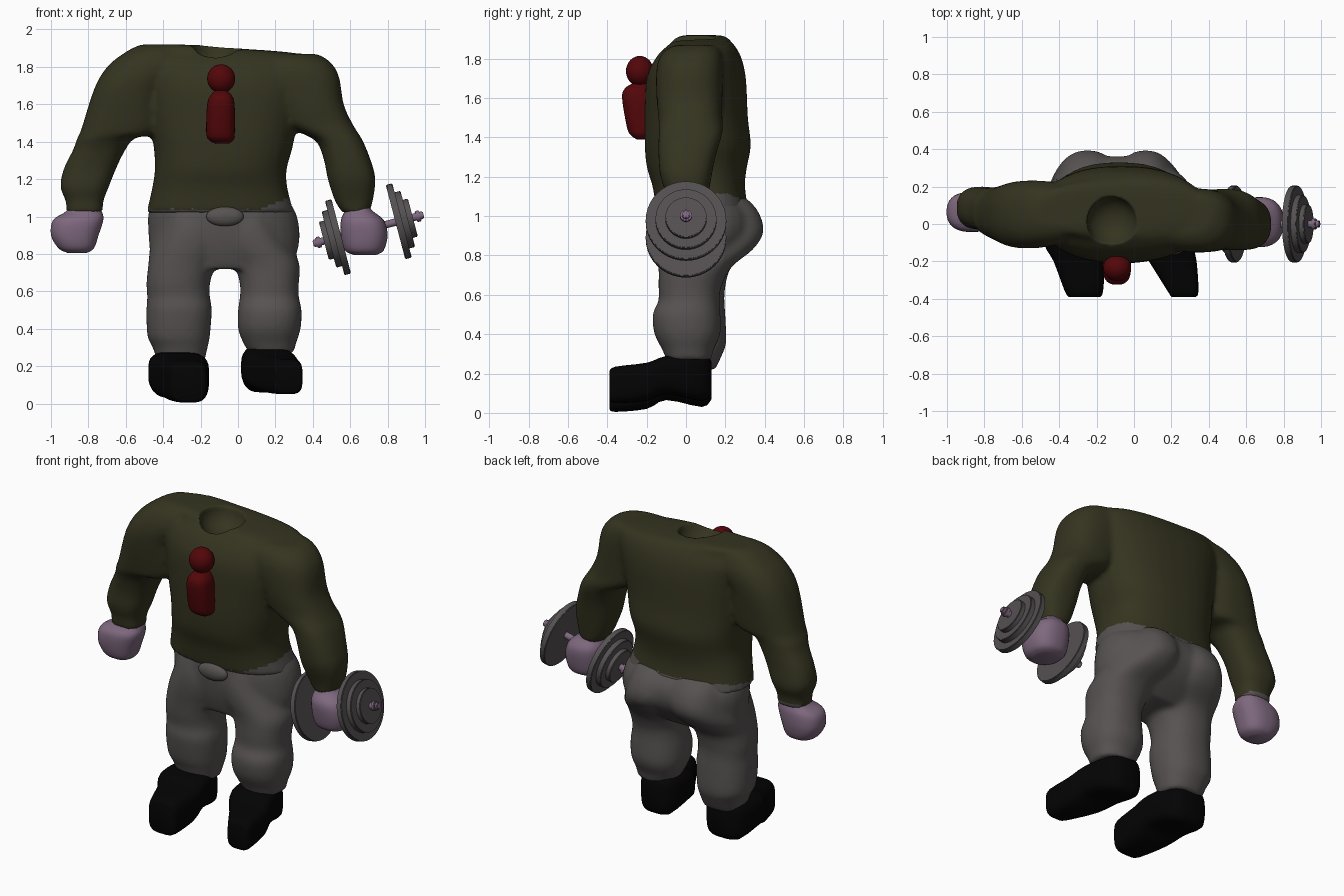
import bpy, bmesh, math
from mathutils import Vector, Matrix

old = bpy.data.objects.get("Cube")
if old:
    bpy.data.objects.remove(old, do_unlink=True)


def material(name, rgb):
    m = bpy.data.materials.new(name)
    m.use_nodes = True
    m.diffuse_color = (*rgb, 1)
    bsdf = next(n for n in m.node_tree.nodes if n.type == 'BSDF_PRINCIPLED')
    bsdf.inputs["Base Color"].default_value = (*rgb, 1)
    bsdf.inputs["Roughness"].default_value = 0.8
    return m


OLIVE = material("olive wool", (0.035, 0.034, 0.0145))
GREY = material("grey cloth", (0.094, 0.085, 0.083))
SKIN = material("mauve skin", (0.21, 0.14, 0.21))
BLACK = material("black leather", (0.001, 0.001, 0.001))
RED = material("dark red", (0.085, 0.002, 0.003))
IRON = material("iron grey", (0.09, 0.081, 0.083))


def spline(rows, steps):
    """Catmull-Rom through the section rows."""
    out = []
    last = len(rows) - 1
    for i in range(last):
        a, b, c, d = (Vector(rows[max(0, min(last, j))]) for j in range(i - 1, i + 3))
        for k in range(steps):
            t = k / steps
            out.append(b + (c - a) * t / 2 + (a * 2 - b * 5 + c * 4 - d) * t * t / 2
                       + (b * 3 - a - c * 3 + d) * t ** 3 / 2)
    return out + [Vector(rows[-1])]


def loft(bm, rows, power=0.8, along_y=False, steps=4, sides=32):
    """Skin rounded-box sections, each (station, x0, x1, v0, v1)."""
    rings = []
    for s, x0, x1, v0, v1 in spline(rows, steps):
        ring = []
        for i in range(sides):
            a = 2 * math.pi * (i + 0.5) / sides
            c, n = math.cos(a), math.sin(a)
            x = (x0 + x1) / 2 + (x1 - x0) / 2 * math.copysign(abs(c) ** power, c)
            v = (v0 + v1) / 2 + (v1 - v0) / 2 * math.copysign(abs(n) ** power, n)
            ring.append(bm.verts.new((x, s, v) if along_y else (x, v, s)))
        rings.append(ring)
    for r, q in zip(rings, rings[1:]):
        for i in range(sides):
            j = (i + 1) % sides
            bm.faces.new((r[i], r[j], q[j], q[i]))
    bm.faces.new(rings[0])
    bm.faces.new(rings[-1])


def ball(bm, centre, size):
    mat = Matrix.Translation(centre) @ Matrix.Diagonal((*size, 1))
    bmesh.ops.create_uvsphere(bm, u_segments=32, v_segments=16, radius=1, matrix=mat)


def finish(bm, name, mat, angle=180):
    bmesh.ops.recalc_face_normals(bm, faces=bm.faces)
    mesh = bpy.data.meshes.new(name)
    bm.to_mesh(mesh)
    bm.free()
    ob = bpy.data.objects.new(name, mesh)
    bpy.context.collection.objects.link(ob)
    mesh.materials.append(mat)
    select(ob)
    bpy.ops.object.shade_smooth_by_angle(angle=math.radians(angle))
    return ob


def select(ob):
    bpy.ops.object.select_all(action='DESELECT')
    ob.select_set(True)
    bpy.context.view_layer.objects.active = ob


def fuse(ob, voxel=0.016, rounds=8, cutter=None):
    """Merge overlapping shells into one soft skin."""
    rm = ob.modifiers.new("fuse", 'REMESH')
    rm.mode, rm.voxel_size, rm.use_smooth_shade = 'VOXEL', voxel, True
    if cutter:
        cut = ob.modifiers.new("cut", 'BOOLEAN')
        cut.operation, cut.object = 'DIFFERENCE', cutter
    sm = ob.modifiers.new("soften", 'SMOOTH')
    sm.factor, sm.iterations = 0.5, rounds
    select(ob)
    for m in list(ob.modifiers):
        bpy.ops.object.modifier_apply(modifier=m.name)
    bpy.ops.object.shade_smooth()
    if cutter:
        bpy.data.objects.remove(cutter, do_unlink=True)


# Sweater: torso and two sleeves, with a hollow at the neck
bm = bmesh.new()
loft(bm, [(1.02, -.49, .3, -.15, .32), (1.15, -.46, .265, -.17, .3), (1.25, -.445, .26, -.2, .31),
          (1.36, -.45, .29, -.21, .33), (1.5, -.47, .32, -.21, .315), (1.7, -.5, .37, -.2, .305),
          (1.81, -.53, .39, -.15, .28), (1.87, -.5, .33, -.09, .245), (1.9, -.49, -.02, -.06, .22),
          (1.918, -.48, -.22, -.03, .2)], power=0.83)
loft(bm, [(1.02, -.92, -.72, -.01, .17), (1.08, -.92, -.72, -.01, .17), (1.16, -.95, -.69, -.03, .2),
          (1.26, -.93, -.65, -.03, .195), (1.36, -.88, -.6, -.05, .195), (1.42, -.86, -.55, -.08, .2),
          (1.46, -.84, -.42, -.1, .21), (1.68, -.77, -.4, -.13, .23), (1.8, -.7, -.3, -.12, .23),
          (1.88, -.6, -.3, -.08, .2), (1.92, -.52, -.3, -.02, .16)])
loft(bm, [(1.02, .56, .7, -.08, .1), (1.08, .52, .72, -.09, .11), (1.2, .48, .735, -.13, .13),
          (1.3, .46, .71, -.14, .15), (1.4, .42, .67, -.14, .18), (1.45, .33, .64, -.14, .19),
          (1.5, .24, .61, -.14, .185), (1.6, .2, .565, -.15, .185), (1.75, .1, .54, -.15, .19),
          (1.83, .1, .49, -.12, .18), (1.87, .05, .42, -.06, .16)])
sweater = finish(bm, "sweater", OLIVE)
bm = bmesh.new()
ball(bm, (-.12, .015, 1.895), (.135, .135, .11))
fuse(sweater, cutter=finish(bm, "neck_cutter", OLIVE))

# Hem line climbs toward the left hip and the back; below it is trouser cloth.
# The right cuff has a grey lining showing at its back.
sweater.data.materials.append(GREY)
for face in sweater.data.polygons:
    x, y, z = face.center
    hem = 1.04 + .4 * max(0, x - .12) + .15 * max(0, y)
    cuff = 1.0 + .3 * y
    face.material_index = int((abs(x + .09) < .45 and z < hem) or (x < -.7 and z < cuff))

# Trousers: hips and two baggy legs
bm = bmesh.new()
loft(bm, [(.72, -.42, .27, -.1, .18), (.82, -.47, .32, -.13, .3), (.92, -.48, .33, -.145, .36),
          (1.02, -.48, .31, -.145, .35), (1.1, -.45, .26, -.12, .28)], power=0.95)
for rows in (
    [(.22, -.43, -.18, -.06, .15), (.31, -.46, -.16, -.09, .19), (.36, -.485, -.15, -.11, .205),
     (.5, -.49, -.14, -.13, .2), (.57, -.485, -.15, -.12, .195), (.64, -.49, -.15, -.13, .2),
     (.74, -.48, -.12, -.14, .23), (.83, -.47, -.07, -.15, .34), (.92, -.44, -.06, -.15, .395),
     (1.02, -.42, -.06, -.13, .37), (1.09, -.4, -.08, -.1, .31)],
    [(.27, .06, .3, -.1, .13), (.32, .03, .31, -.12, .14), (.4, 0, .335, -.16, .175),
     (.5, 0, .34, -.17, .175), (.57, .01, .325, -.14, .17), (.64, .01, .325, -.14, .18),
     (.74, -.02, .33, -.14, .23), (.83, -.09, .29, -.15, .34), (.92, -.11, .24, -.15, .395),
     (1.02, -.11, .21, -.13, .37), (1.09, -.1, .19, -.1, .31)]):
    loft(bm, rows, power=0.87)
fuse(finish(bm, "trousers", GREY))

# Buckle bump at the front of the waist
bm = bmesh.new()
ball(bm, (-.07, -.15, 1.0), (.1, .035, .052))
finish(bm, "waist_buckle", GREY)

# Shoes, long and blocky, both turned slightly to the side
shoes = {
    "right_shoe": [(-.39, -.35, -.18, .02, .2), (-.36, -.37, -.165, .005, .225), (-.2, -.43, -.155, .02, .245),
                   (-.1, -.48, -.16, .065, .27), (.08, -.46, -.2, .03, .28), (.13, -.4, -.26, .07, .24)],
    "left_shoe": [(-.39, .2, .33, .065, .21), (-.36, .18, .345, .05, .235), (-.2, .08, .335, .06, .255),
                  (-.1, .02, .31, .095, .29), (.08, .03, .26, .06, .31), (.13, .08, .2, .1, .26)]}
for name, rows in shoes.items():
    bm = bmesh.new()
    loft(bm, rows, power=0.55, along_y=True, steps=3)
    finish(bm, name, BLACK, 50)

# Fists
fists = {
    "right_fist": [(.805, -.91, -.81, .02, .11), (.83, -.96, -.77, -.02, .15), (.9, -1.0, -.745, -.04, .17),
                   (.98, -.99, -.72, -.04, .17), (1.02, -.93, -.725, -.01, .16), (1.05, -.9, -.74, .01, .15)],
    "left_fist": [(.795, .62, .74, -.06, .08), (.82, .57, .78, -.1, .12), (.9, .55, .8, -.12, .14),
                  (.98, .55, .78, -.12, .14), (1.03, .57, .72, -.08, .1), (1.06, .58, .7, -.07, .09)]}
for name, rows in fists.items():
    bm = bmesh.new()
    loft(bm, rows, power=0.82)
    finish(bm, name, SKIN, 60)

# Red ornament on the chest: a knot above a hanging capsule
bm = bmesh.new()
ball(bm, (-.09, -.235, 1.737), (.075, .07, .077))
finish(bm, "chest_knot", RED)
bm = bmesh.new()
loft(bm, [(1.39, -.12, -.05, -.25, -.18), (1.41, -.155, -.025, -.28, -.15), (1.45, -.17, -.017, -.3, -.14),
          (1.6, -.165, -.018, -.325, -.16), (1.65, -.145, -.035, -.31, -.18), (1.675, -.12, -.06, -.27, -.2)])
finish(bm, "chest_pendant", RED, 60)

# Dumbbell: a tilted bar with three stepped plates on each side
axis = Vector((.59, 0, .155)).normalized()
middle = Vector((.697, 0, .932))
turn = axis.to_track_quat('Z', 'Y').to_matrix().to_4x4()


def disc(name, offset, radius, depth, mat):
    bm = bmesh.new()
    bmesh.ops.create_cone(bm, cap_ends=True, segments=40, radius1=radius, radius2=radius, depth=depth,
                          matrix=Matrix.Translation(middle + axis * offset) @ turn)
    bmesh.ops.bevel(bm, geom=[e for e in bm.edges if e.calc_face_angle(0) > 1],
                    offset=.004, segments=2, affect='EDGES')
    finish(bm, name, mat, 40)


disc("dumbbell_bar", 0, .02, .61, SKIN)
for side, label in ((-1, "inner"), (1, "outer")):
    for size, offset, radius in (("large", .168, .205), ("medium", .2, .155), ("small", .228, .105)):
        disc(f"{label}_{size}_plate", side * offset, radius, .036, IRON)
    disc(f"{label}_collar", side * .275, .03, .025, SKIN)
